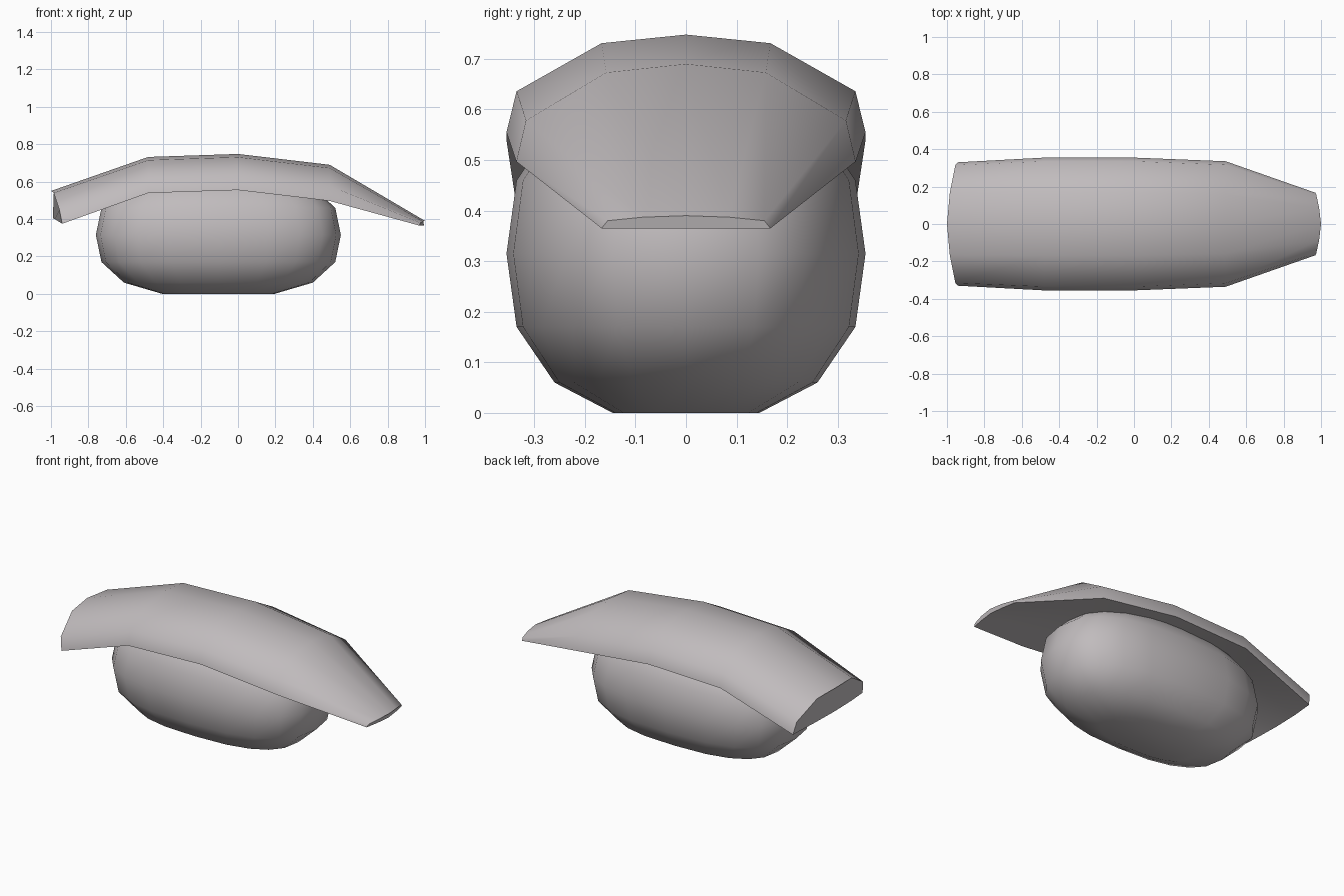
import bpy, bmesh, math

if "Cube" in bpy.data.objects:
    bpy.data.objects.remove(bpy.data.objects["Cube"])

mat = bpy.data.materials.new("warm grey")
mat.diffuse_color = (0.53, 0.50, 0.51, 1)
mat.use_nodes = True
mat.node_tree.nodes["Principled BSDF"].inputs["Base Color"].default_value = mat.diffuse_color


def loft(name, rings):
    """Skin closed rings of equal length and cap both ends."""
    bm = bmesh.new()
    loops = [[bm.verts.new(p) for p in ring] for ring in rings]
    n = len(loops[0])
    for a, b in zip(loops, loops[1:]):
        for i in range(n):
            j = (i + 1) % n
            bm.faces.new((a[i], a[j], b[j], b[i]))
    bm.faces.new(loops[0])
    bm.faces.new(loops[-1])
    bmesh.ops.recalc_face_normals(bm, faces=bm.faces)
    me = bpy.data.meshes.new(name)
    bm.to_mesh(me)
    bm.free()
    me.materials.append(mat)
    ob = bpy.data.objects.new(name, me)
    bpy.context.collection.objects.link(ob)
    bpy.context.view_layer.objects.active = ob
    ob.select_set(True)
    bpy.ops.object.shade_smooth_by_angle(angle=math.radians(62))
    ob.select_set(False)
    return ob


# lower body: rounded, elongated pebble with flat base and top
rings = []
half = [(0.30, 0.145, 0), (0.505, 0.26, 0.06), (0.625, 0.335, 0.17)]
levels = half + [(0.655, 0.355, 0.315)] + [(a, b, 0.63 - z) for a, b, z in reversed(half)]
for a, b, z in levels:
    ring = []
    for i in range(20):
        t = math.tau * i / 20
        c, s = math.cos(t), math.sin(t)
        e = 2 / 2.6
        ring.append((-0.105 + a * math.copysign(abs(c) ** e, c),
                     b * math.copysign(abs(s) ** e, s), z))
    rings.append(ring)
loft("body", rings)


# upper cover: arched sections given as a half profile from ridge to rim,
# plus the underside near the middle, mirrored across y
def section(top, under):
    """top: four points ridge to rim; under: inner point then centre point."""
    right = top[1:] + under[:1]
    left = [(x, -y, z) for x, y, z in reversed(right)]
    return top[:1] + right + under[1:] + left


def arch(x, z, k):
    """Regular section with ridge height z and width scale k."""
    top = [(x, 0, z), (x, 0.167 * k, z - 0.017), (x, 0.335 * k, z - 0.112), (x, 0.355 * k, z - 0.193)]
    return section(top, [(x, 0.167 * k, z - 0.18), (x, 0, z - 0.17)])


loft("cover", [
    section([(-1, 0, 0.55), (-0.985, 0.165, 0.54), (-0.955, 0.315, 0.45), (-0.94, 0.33, 0.375)],
            [(-0.98, 0.165, 0.40), (-0.99, 0, 0.405)]),
    arch(-0.48, 0.732, 1.0),
    arch(0, 0.748, 1.0),
    arch(0.49, 0.69, 0.945),
    section([(1, 0, 0.39), (0.99, 0.085, 0.387), (0.975, 0.155, 0.38), (0.97, 0.167, 0.365)],
            [(0.985, 0.085, 0.365), (0.995, 0, 0.365)]),
])
